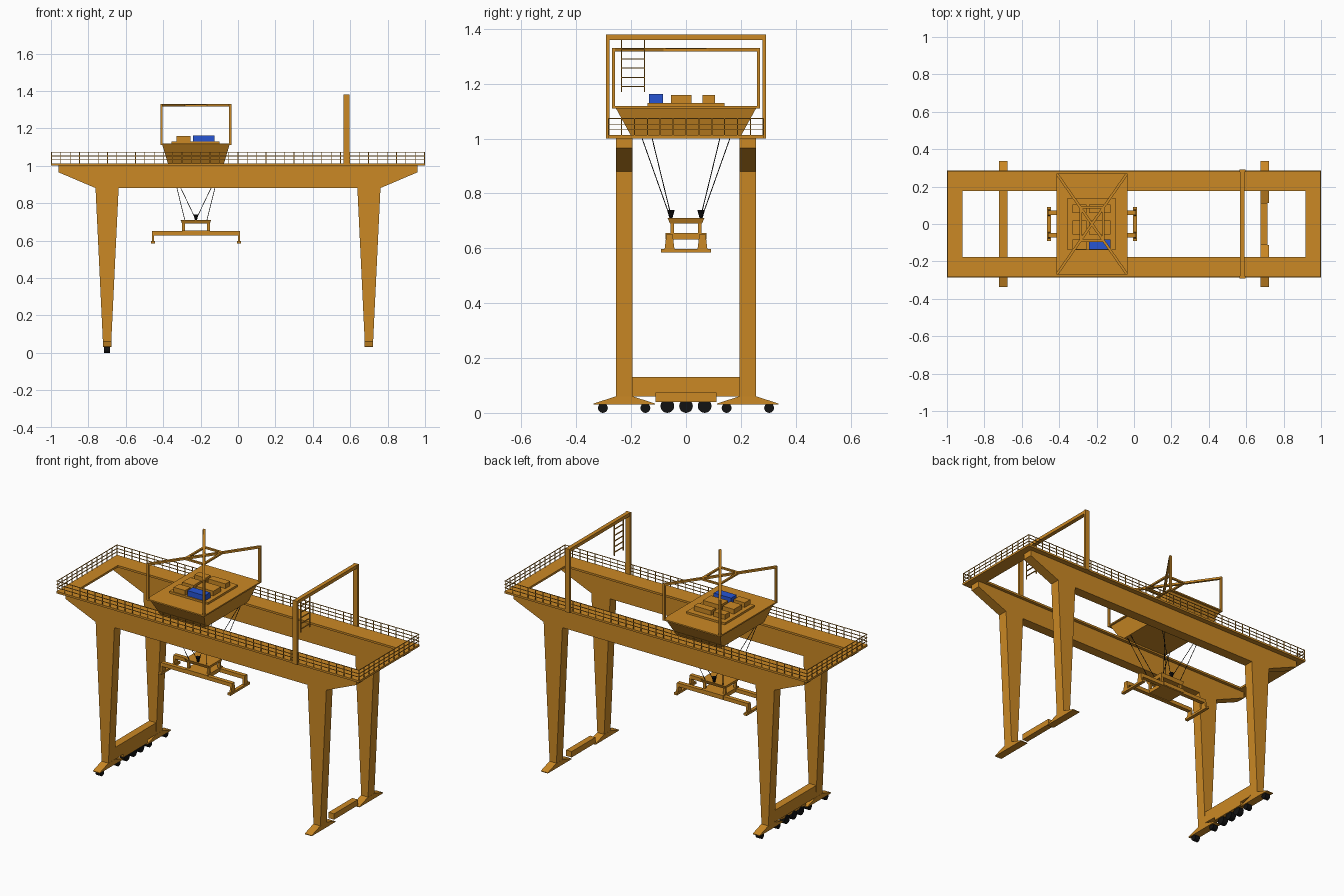
import bpy, bmesh, math
from mathutils import Vector

if "Cube" in bpy.data.objects:
    bpy.data.objects.remove(bpy.data.objects["Cube"])

def material(name, rgb):
    m = bpy.data.materials.new(name)
    m.diffuse_color = (*rgb, 1)
    m.use_nodes = True
    m.node_tree.nodes["Principled BSDF"].inputs["Base Color"].default_value = m.diffuse_color
    return m

ORANGE = material("orange paint", (0.60, 0.25, 0.018))
BLUE = material("blue paint", (0.02, 0.09, 0.65))
BLACK = material("black rubber", (0.006, 0.006, 0.006))

def finish(name, bm, mat=ORANGE):
    bmesh.ops.recalc_face_normals(bm, faces=bm.faces)
    me = bpy.data.meshes.new(name)
    bm.to_mesh(me)
    bm.free()
    me.materials.append(mat)
    ob = bpy.data.objects.new(name, me)
    bpy.context.collection.objects.link(ob)
    return ob

def add_box(bm, x0, x1, y0, y1, z0, z1):
    vs = bmesh.ops.create_cube(bm, size=1)["verts"]
    for v in vs:
        v.co = Vector(((x0 + x1) / 2 + v.co.x * (x1 - x0),
                       (y0 + y1) / 2 + v.co.y * (y1 - y0),
                       (z0 + z1) / 2 + v.co.z * (z1 - z0)))
    return vs

def box(name, *b, mat=ORANGE):
    bm = bmesh.new()
    add_box(bm, *b)
    return finish(name, bm, mat)

def prism(name, pts, axis, a, b):
    """Extrude a profile (x,z for axis y; y,z for axis x) from a to b."""
    bm = bmesh.new()
    at = (lambda p, t: (p[0], t, p[1])) if axis == "y" else (lambda p, t: (t, p[0], p[1]))
    face = bm.faces.new([bm.verts.new(at(p, a)) for p in pts])
    ext = bmesh.ops.extrude_face_region(bm, geom=[face])["geom"]
    move = Vector(at((0, 0), b - a))
    bmesh.ops.translate(bm, vec=move, verts=[v for v in ext if isinstance(v, bmesh.types.BMVert)])
    return finish(name, bm)

def add_rod(bm, p, q, r, sides=6, r2=None):
    p, q = Vector(p), Vector(q)
    d = q - p
    vs = bmesh.ops.create_cone(bm, cap_ends=True, segments=sides, radius1=r,
                               radius2=r if r2 is None else r2, depth=d.length)["verts"]
    rot = d.to_track_quat("Z", "Y")
    for v in vs:
        v.co = rot @ v.co + (p + q) / 2

def add_bar(bm, p, q, w, h):
    """Rectangular bar between two points, level in cross-section."""
    p, q = Vector(p), Vector(q)
    d = q - p
    ang = math.atan2(d.y, d.x)
    for v in add_box(bm, -d.length / 2, d.length / 2, -w / 2, w / 2, -h / 2, h / 2):
        x, y, z = v.co
        v.co = (p + q) / 2 + Vector((x * math.cos(ang) - y * math.sin(ang),
                                     x * math.sin(ang) + y * math.cos(ang), z))

# Main girders, walkways, legs and feet
for s, side in ((-1, "front"), (1, "back")):
    y0, y1 = sorted((s * 0.195, s * 0.255))
    prism(side + "_girder", [(-0.96, 1.0), (-0.96, 0.965), (-0.76, 0.88), (0.76, 0.88),
                             (0.96, 0.965), (0.96, 1.0)], "y", y0, y1)
    w0, w1 = sorted((s * 0.177, s * 0.285))
    box(side + "_walkway", -1, 1, w0, w1, 1.0, 1.012)
    for e, end in ((-1, "left"), (1, "right")):
        prism(f"{side}_{end}_leg", [(e * 0.70 - 0.062, 0.885), (e * 0.70 - 0.022, 0.05),
                                    (e * 0.70 + 0.022, 0.05), (e * 0.70 + 0.062, 0.885)],
              "y", y0, y1)
        c = s * 0.225
        prism(f"{side}_{end}_foot", [(c - 0.112, 0.03), (c + 0.112, 0.03), (c + 0.112, 0.034),
                                     (c + 0.032, 0.06), (c - 0.032, 0.06), (c - 0.112, 0.034)],
              "x", e * 0.70 - 0.023, e * 0.70 + 0.023)
for e, end in ((-1, "left"), (1, "right")):
    x0, x1 = sorted((e, e * 0.918))
    box(end + "_end_walkway", x0, x1, -0.177, 0.177, 1.0, 1.012)
    box(end + "_bogie_block", e * 0.695 - 0.018, e * 0.695 + 0.018, -0.112, 0.112, 0.04, 0.075)
box("left_sill_beam", -0.723, -0.677, -0.195, 0.195, 0.06, 0.13)

# Wheels, on the left end only
for i, (y, r) in enumerate([(-0.303, 0.018), (-0.148, 0.018), (-0.068, 0.025), (0, 0.025),
                            (0.068, 0.025), (0.148, 0.018), (0.303, 0.018)]):
    bm = bmesh.new()
    add_rod(bm, (-0.716, y, r), (-0.684, y, r), r, 20)
    finish(f"wheel_{i}", bm, BLACK)

# Perimeter handrail
bm = bmesh.new()
T = 0.0017
for z in (1.032, 1.052, 1.073):
    for s in (-1, 1):
        add_box(bm, -1, 1, s * 0.282 - T, s * 0.282 + T, z - T, z + T)
        add_box(bm, s * 0.997 - T, s * 0.997 + T, -0.282, 0.282, z - T, z + T)
for s in (-1, 1):
    for i in range(41):
        x = -0.997 + i * 1.994 / 40
        add_box(bm, x - T, x + T, s * 0.282 - T, s * 0.282 + T, 1.01, 1.073)
    for i in range(1, 12):
        y = -0.282 + i * 0.564 / 12
        add_box(bm, s * 0.997 - T, s * 0.997 + T, y - T, y + T, 1.01, 1.073)
finish("handrail", bm)

# Service portal with hanging ladder
bm = bmesh.new()
for s in (-1, 1):
    add_box(bm, 0.565, 0.595, s * 0.285 - 0.006, s * 0.285 + 0.006, 1.0, 1.38)
add_box(bm, 0.568, 0.592, -0.285, 0.285, 1.36, 1.38)
finish("service_portal", bm)
bm = bmesh.new()
for y in (-0.235, -0.152):
    add_box(bm, 0.577, 0.583, y - 0.002, y + 0.002, 1.17, 1.36)
for z in (1.19, 1.223, 1.257, 1.29, 1.327):
    add_box(bm, 0.577, 0.583, -0.235, -0.152, z - 0.002, z + 0.002)
finish("ladder", bm)

# Trolley body: a hopper-shaped box with equipment on its deck
CX = -0.225
bm = bmesh.new()
for v in add_box(bm, CX - 0.18, CX + 0.18, -0.257, 0.257, 1.01, 1.113):
    if v.co.z < 1.05:
        v.co.x = CX + (v.co.x - CX) * 0.83
        v.co.y *= 0.78
finish("trolley_body", bm)
box("trolley_deck", CX - 0.19, CX + 0.19, -0.27, 0.27, 1.11, 1.118)
box("equipment_base", CX - 0.13, CX + 0.125, -0.14, 0.14, 1.118, 1.13)
for i, (y0, y1) in enumerate([(-0.135, -0.083), (-0.055, 0.02), (0.06, 0.105)]):
    box(f"left_equipment_{i}", -0.33, -0.255, y0, y1, 1.13, 1.158)
    box(f"right_equipment_{i}", -0.24, -0.125, y0, y1, 1.13, 1.162 if i == 0 else 1.158,
        mat=ORANGE if i else BLUE)

# Trolley roof frame: corner posts, crossing diagonals and inner ring
bm = bmesh.new()
corners = [(-1, -1), (1, -1), (1, 1), (-1, 1)]
for a, b in corners:
    x, y = CX + a * 0.184, b * 0.264
    add_box(bm, x - 0.006, x + 0.006, y - 0.006, y + 0.006, 1.112, 1.33)
    add_bar(bm, (x, y, 1.324), (CX, 0, 1.324), 0.014, 0.012)
for (a, b), (c, d) in zip(corners, corners[1:] + corners[:1]):
    add_bar(bm, (CX + a * 0.06, b * 0.09, 1.323), (CX + c * 0.06, d * 0.09, 1.323), 0.012, 0.01)
finish("trolley_roof_frame", bm)

# Hoist ropes and sheaves
bm = bmesh.new()
for a in (-1, 1):
    for s in (-1, 1):
        add_rod(bm, (CX + a * 0.135, s * 0.165, 1.015), (CX + a * 0.058, s * 0.055, 0.705), 0.0017, 5)
        add_rod(bm, (CX + a * 0.145, s * 0.127, 1.015), (CX + a * 0.004, s * 0.055, 0.72), 0.0017, 5)
finish("hoist_ropes", bm, BLACK)
bm = bmesh.new()
for s in (-1, 1):
    add_rod(bm, (CX, s * 0.055, 0.705), (CX, s * 0.055, 0.74), 0.004, 8, 0.014)
finish("rope_anchors", bm, BLACK)

# Head block
bm = bmesh.new()
for v in add_box(bm, CX - 0.082, CX + 0.082, -0.067, 0.067, 0.69, 0.71):
    if v.co.z < 0.7:
        v.co.x = CX + (v.co.x - CX) * 0.9
        v.co.y *= 0.87
for a in (-1, 1):
    for s in (-1, 1):
        x, y = CX + a * 0.066, s * 0.05
        add_box(bm, x - 0.008, x + 0.008, y - 0.006, y + 0.006, 0.65, 0.692)
finish("head_block", bm)

# Container spreader: centre box, two long arms and end bars
box("spreader_centre", CX - 0.072, CX + 0.072, -0.075, 0.075, 0.632, 0.655)
for s, side in ((-1, "front"), (1, "back")):
    box(side + "_spreader_arm", CX - 0.235, CX + 0.235, s * 0.06 - 0.012, s * 0.06 + 0.012,
        0.628, 0.65)
for a, end in ((-1, "left"), (1, "right")):
    bm = bmesh.new()
    x = CX + a * 0.23
    add_box(bm, x - 0.01, x + 0.01, -0.092, 0.092, 0.585, 0.598)
    for s in (-1, 1):
        for v in add_box(bm, x - 0.006, x + 0.006, s * 0.06 - 0.018, s * 0.06 + 0.018, 0.596, 0.648):
            if v.co.z > 0.62:
                v.co.y = s * 0.06 + (v.co.y - s * 0.06) * 0.65
    finish(end + "_spreader_end", bm)
